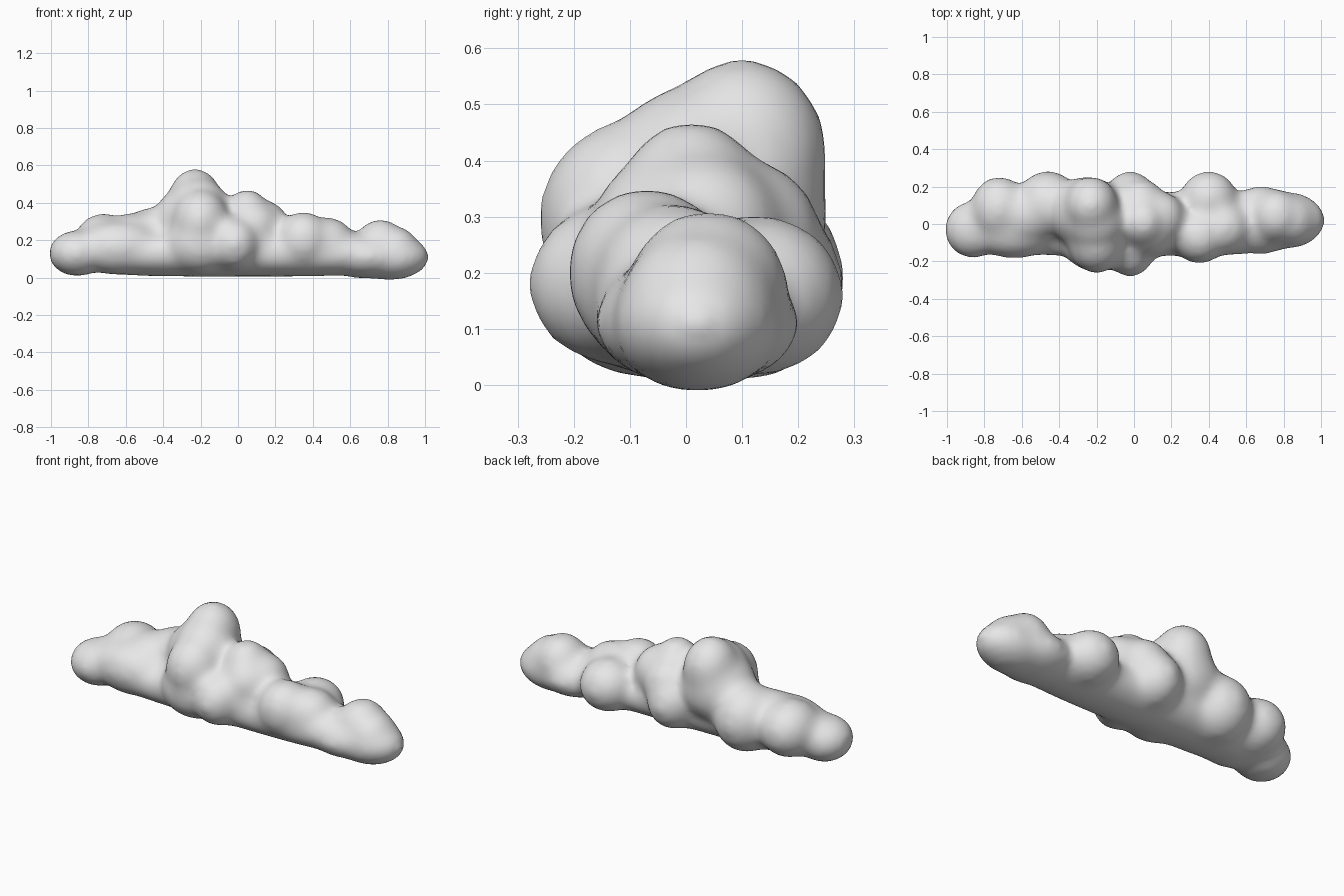
import bpy
import bmesh
from math import copysign, sqrt
from mathutils import Matrix, Vector

default_cube = bpy.data.objects.get("Cube")
if default_cube:
    bpy.data.objects.remove(default_cube, do_unlink=True)

# Puffs that swell together into one cloud: centre, then radii
PUFFS = {
    "left tip": ((-.86, -.03, .13), (.14, .14, .11)),
    "left back": ((-.72, .08, .19), (.14, .16, .14)),
    "left front": ((-.64, -.04, .16), (.22, .13, .13)),
    "left top": ((-.57, .04, .22), (.14, .13, .11)),
    "left inner back": ((-.46, .1, .19), (.16, .17, .17)),
    "peak": ((-.23, .1, .41), (.13, .14, .16)),
    "peak slope": ((-.21, .01, .37), (.15, .14, .15)),
    "peak body": ((-.25, .06, .3), (.19, .18, .18)),
    "peak shoulder": ((-.2, -.09, .3), (.14, .16, .16)),
    "peak foot": ((-.2, -.09, .18), (.18, .15, .15)),
    "centre front": ((-.02, -.13, .18), (.12, .14, .13)),
    "centre back": ((-.02, .12, .18), (.13, .15, .14)),
    "centre back top": ((.03, .1, .26), (.13, .13, .13)),
    "centre core": ((.06, -.01, .17), (.2, .16, .15)),
    "second peak": ((.05, .01, .32), (.11, .12, .14)),
    "second peak side": ((.14, .03, .27), (.12, .13, .13)),
    "second peak slope": ((.08, -.02, .27), (.14, .14, .13)),
    "right front": ((.35, -.07, .2), (.13, .13, .14)),
    "right back": ((.4, .13, .16), (.14, .14, .13)),
    "right top": ((.48, -.02, .18), (.13, .13, .13)),
    "right lower": ((.68, .02, .11), (.2, .17, .1)),
    "right puff": ((.76, .04, .17), (.12, .13, .13)),
    "right cap": ((.84, .02, .16), (.11, .12, .1)),
    "right tip": ((.81, .02, .11), (.2, .14, .11)),
}
SWELL = Vector((.015, .015, .015))


def add_puff(bm, centre, radii, blunt=False):
    puff = bmesh.ops.create_icosphere(bm, subdivisions=5, radius=1)["verts"]
    if blunt:
        # Keep the width nearly constant along the length
        for v in puff:
            v.co.x = copysign(sqrt(abs(v.co.x)), v.co.x)
    matrix = Matrix.Translation(centre) @ Matrix.Diagonal(Vector(radii) + SWELL).to_4x4()
    bmesh.ops.transform(bm, matrix=matrix, verts=puff)


# Cloud body made of overlapping puffs on a long rounded base
bm = bmesh.new()
for centre, radii in PUFFS.values():
    add_puff(bm, centre, radii)
add_puff(bm, (0, 0, .127), (.96, .16, .108), blunt=True)
mesh = bpy.data.meshes.new("cloud")
bm.to_mesh(mesh)
bm.free()
cloud = bpy.data.objects.new("cloud", mesh)
bpy.context.collection.objects.link(cloud)

# Merge the puffs into one skin and soften the creases
remesh = cloud.modifiers.new("merge_puffs", "REMESH")
remesh.mode = "VOXEL"
remesh.voxel_size = .02
remesh.use_smooth_shade = True
soften = cloud.modifiers.new("soften_creases", "SMOOTH")
soften.factor = .5
soften.iterations = 26

# Keep the finished skin as the cloud's own mesh
bpy.context.view_layer.update()
graph = bpy.context.evaluated_depsgraph_get()
skin = bpy.data.meshes.new_from_object(cloud.evaluated_get(graph))
cloud.modifiers.clear()
cloud.data = skin
bpy.data.meshes.remove(mesh)
skin.name = "cloud"

# Single pale grey colour
colour = (.8, .8, .8, 1)
material = bpy.data.materials.new("pale_grey")
material.use_nodes = True
material.diffuse_color = colour
material.node_tree.nodes["Principled BSDF"].inputs["Base Color"].default_value = colour
skin.materials.clear()
skin.materials.append(material)
